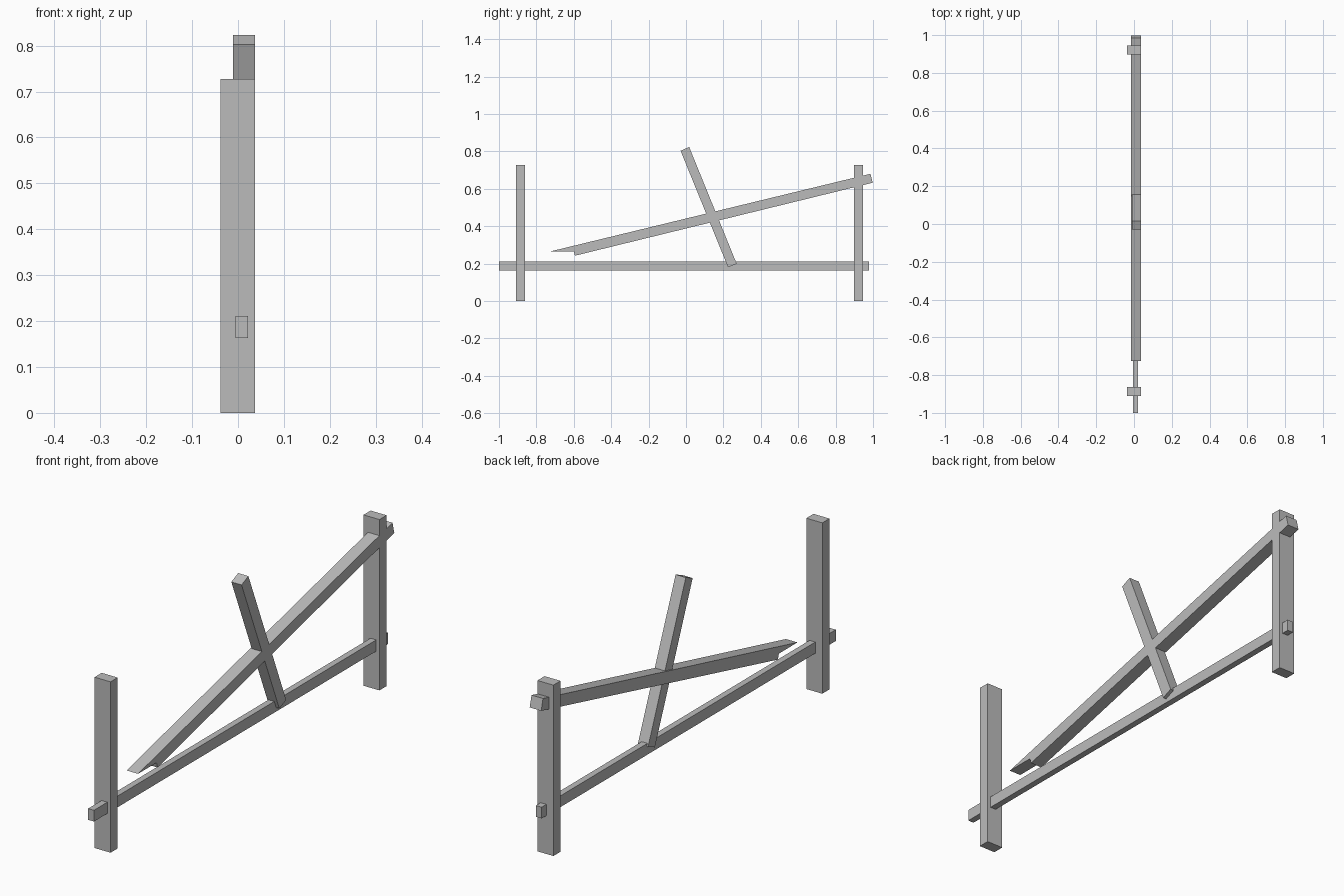
import bpy
import bmesh

if "Cube" in bpy.data.objects:
    bpy.data.objects.remove(bpy.data.objects["Cube"], do_unlink=True)

# One plain grey for all timbers
GREY = (0.5, 0.5, 0.5, 1.0)
mat = bpy.data.materials.new("timber_grey")
mat.use_nodes = True
mat.diffuse_color = GREY
mat.node_tree.nodes["Principled BSDF"].inputs["Base Color"].default_value = GREY


def timber(name, outline, x_min, x_max):
    """Extrude a side outline of (y, z) points across the width in x."""
    bm = bmesh.new()
    face = bm.faces.new([bm.verts.new((x_min, y, z)) for y, z in outline])
    side = bmesh.ops.extrude_face_region(bm, geom=[face])["geom"]
    moved = [v for v in side if isinstance(v, bmesh.types.BMVert)]
    bmesh.ops.translate(bm, verts=moved, vec=(x_max - x_min, 0, 0))
    bmesh.ops.recalc_face_normals(bm, faces=bm.faces)
    mesh = bpy.data.meshes.new(name)
    bm.to_mesh(mesh)
    bm.free()
    mesh.materials.append(mat)
    obj = bpy.data.objects.new(name, mesh)
    bpy.context.collection.objects.link(obj)
    return obj


def box_outline(y0, y1, z0, z1):
    return [(y0, z0), (y1, z0), (y1, z1), (y0, z1)]


FLUSH = 0.037  # shared left face of posts, beam and brace

# Upright posts
for name, y in (("front_post", -0.886), ("back_post", 0.922)):
    timber(name, box_outline(y - 0.024, y + 0.024, 0, 0.727), -0.038, FLUSH)

# Horizontal rail passing through both posts
timber("rail", box_outline(-1.0, 0.978, 0.163, 0.211), -0.005, 0.022)

# Sloping beam with a notched, pointed foot
timber("sloping_beam",
       [(-0.725, 0.265), (-0.6, 0.265), (-0.594, 0.242),
        (0.998, 0.632), (0.986, 0.68)], -0.017, FLUSH)

# Leaning brace crossing the beam
timber("cross_brace",
       [(-0.029, 0.803), (0.225, 0.18), (0.271, 0.199), (0.017, 0.823)],
       -0.011, FLUSH)
